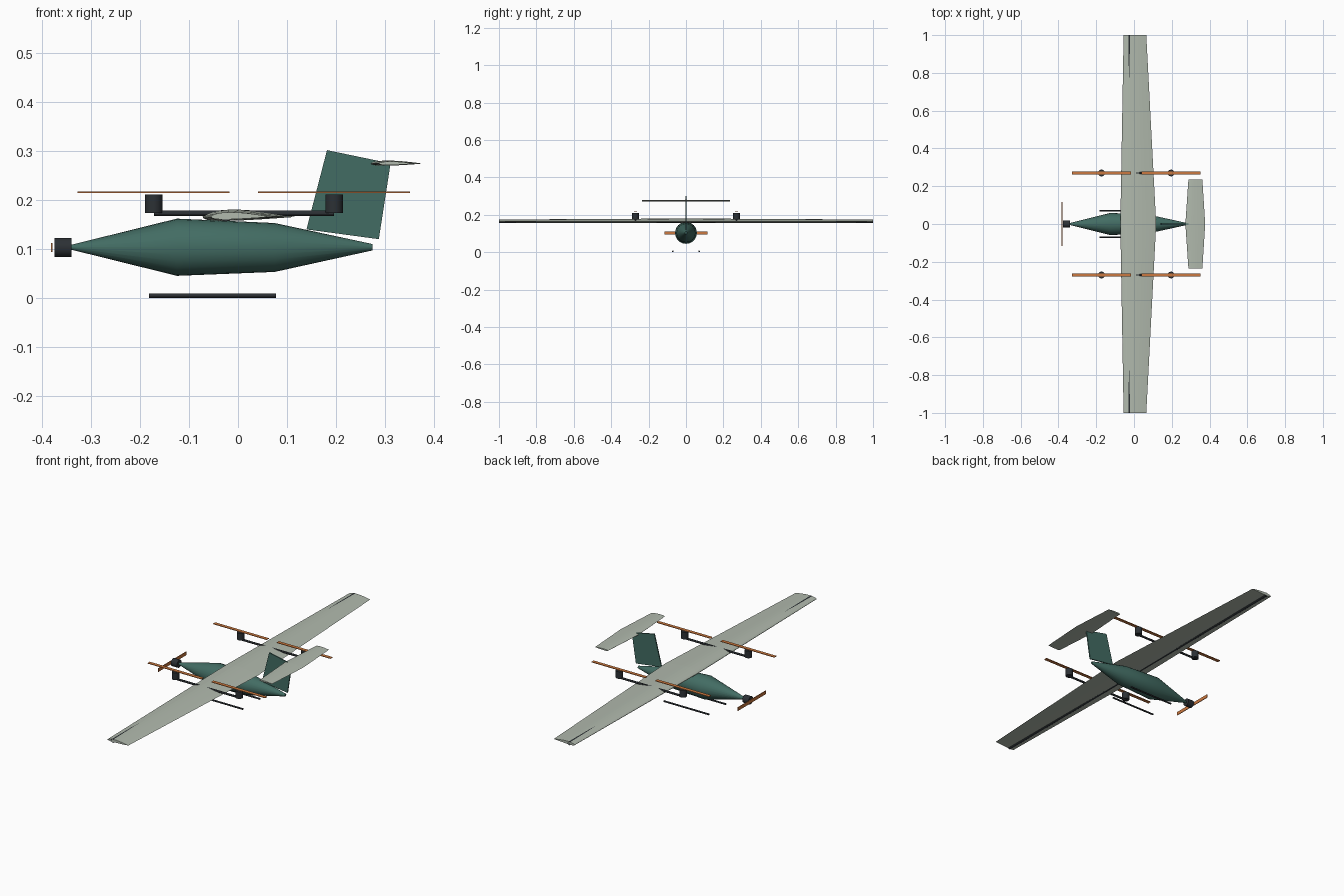
import bpy, bmesh, math
from mathutils import Vector

if "Cube" in bpy.data.objects:
    bpy.data.objects.remove(bpy.data.objects["Cube"])


def material(name, rgb):
    m = bpy.data.materials.new(name)
    m.diffuse_color = (*rgb, 1)
    m.use_nodes = True
    m.node_tree.nodes["Principled BSDF"].inputs["Base Color"].default_value = m.diffuse_color
    return m


GREEN = material("body_green", (0.055, 0.15, 0.125))
PALE = material("wing_pale", (0.44, 0.49, 0.42))
DARK = material("carbon_dark", (0.025, 0.03, 0.035))
ORANGE = material("propeller_orange", (0.6, 0.19, 0.05))


def loft(name, rings, mat):
    """Skin equal-length point rings and cap both ends."""
    bm = bmesh.new()
    rows = [[bm.verts.new(p) for p in ring] for ring in rings]
    n = len(rows[0])
    for a, b in zip(rows, rows[1:]):
        for i in range(n):
            j = (i + 1) % n
            bm.faces.new((a[i], a[j], b[j], b[i]))
    bm.faces.new(rows[0][::-1])
    bm.faces.new(rows[-1])
    bmesh.ops.recalc_face_normals(bm, faces=bm.faces[:])
    me = bpy.data.meshes.new(name)
    bm.to_mesh(me)
    bm.free()
    me.materials.append(mat)
    ob = bpy.data.objects.new(name, me)
    bpy.context.collection.objects.link(ob)
    return ob


def smooth(ob, angle=30):
    bpy.ops.object.select_all(action='DESELECT')
    ob.select_set(True)
    bpy.context.view_layer.objects.active = ob
    bpy.ops.object.shade_smooth_by_angle(angle=math.radians(angle))


def tube(name, stations, mat, sides=16):
    """Round body along a straight axis; stations are (centre, radius)."""
    axis = (Vector(stations[-1][0]) - Vector(stations[0][0])).normalized()
    u = axis.orthogonal().normalized()
    v = axis.cross(u)
    rings = []
    for c, r in stations:
        rings.append([Vector(c) + r * (math.cos(t) * u + math.sin(t) * v)
                      for t in (2 * math.pi * i / sides for i in range(sides))])
    ob = loft(name, rings, mat)
    smooth(ob)
    return ob


def box(name, centre, size, mat):
    c, h = Vector(centre), Vector(size) / 2
    rings = [[c + Vector((sx * h.x, sy * h.y, sz * h.z))
              for sx, sy in ((-1, -1), (1, -1), (1, 1), (-1, 1))] for sz in (-1, 1)]
    return loft(name, rings, mat)


def airfoil(lead, chord, y, z, thick, camber, n=14):
    """Closed four-digit style section in the x-z plane."""
    def surface(x, side):
        t = 5 * thick * (0.2969 * math.sqrt(x) - 0.126 * x - 0.3516 * x**2
                         + 0.2843 * x**3 - 0.1036 * x**4)
        p = 0.4
        m = camber * (2 * p * x - x * x) / (p * p if x < p else (1 - p)**2)
        if x >= p:
            m += camber * (1 - 2 * p) / (1 - p)**2
        return (lead + chord * x, y, z + chord * (m + side * t))
    xs = [(1 - math.cos(math.pi * i / n)) / 2 for i in range(n + 1)]
    upper = [surface(x, 1) for x in reversed(xs)]
    return upper + [surface(x, -1) for x in xs[1:-1]]


# Fuselage
tube("fuselage", [((-0.345, 0, 0.1035), 0.004), ((-0.125, 0, 0.1035), 0.0585),
                  ((0.075, 0, 0.1030), 0.050), ((0.275, 0, 0.1035), 0.0065)], GREEN, 24)

# Main wing and the spar running through it
loft("main_wing", [airfoil(-0.055, 0.12, -1, 0.1655, 0.12, 0.02),
                   airfoil(-0.0725, 0.19, 0, 0.1655, 0.12, 0.02),
                   airfoil(-0.055, 0.12, 1, 0.1655, 0.12, 0.02)], PALE)
tube("wing_spar", [((-0.025, -1, 0.166), 0.0098), ((-0.025, 1, 0.166), 0.0098)], DARK)

# Tail fin and tailplane
fin = [(0.14, 0.14), (0.288, 0.12), (0.312, 0.275), (0.182, 0.302)]
loft("tail_fin", [[(x, y, z) for x, z in fin] for y in (-0.003, 0.003)], GREEN)
loft("tailplane", [airfoil(0.288, 0.074, -0.235, 0.2745, 0.10, 0.01),
                   airfoil(0.272, 0.105, 0, 0.2745, 0.10, 0.01),
                   airfoil(0.288, 0.074, 0.235, 0.2745, 0.10, 0.01)], PALE)

# Nose motor and propeller
tube("nose_motor", [((-0.375, 0, 0.103), 0.02), ((-0.34, 0, 0.103), 0.02)], DARK, 20)
box("nose_propeller", (-0.381, 0, 0.103), (0.003, 0.232, 0.018), ORANGE)

# Lift booms, motors, rotors and landing skids on both sides
for side, s in (("left", 1), ("right", -1)):
    y = 0.27 * s
    tube(side + "_boom", [((-0.172, y, 0.173), 0.0055), ((0.196, y, 0.173), 0.0055)], DARK, 12)
    for end, x in (("front", -0.1725), ("rear", 0.1965)):
        tube(f"{side}_{end}_lift_motor", [((x, y, 0.174), 0.018), ((x, y, 0.211), 0.018)], DARK, 20)
        box(f"{side}_{end}_lift_rotor", (x, y, 0.2155), (0.311, 0.018, 0.003), ORANGE)
    tube(side + "_skid", [((-0.182, 0.07 * s, 0.0045), 0.0045),
                          ((0.078, 0.07 * s, 0.0045), 0.0045)], DARK, 12)
